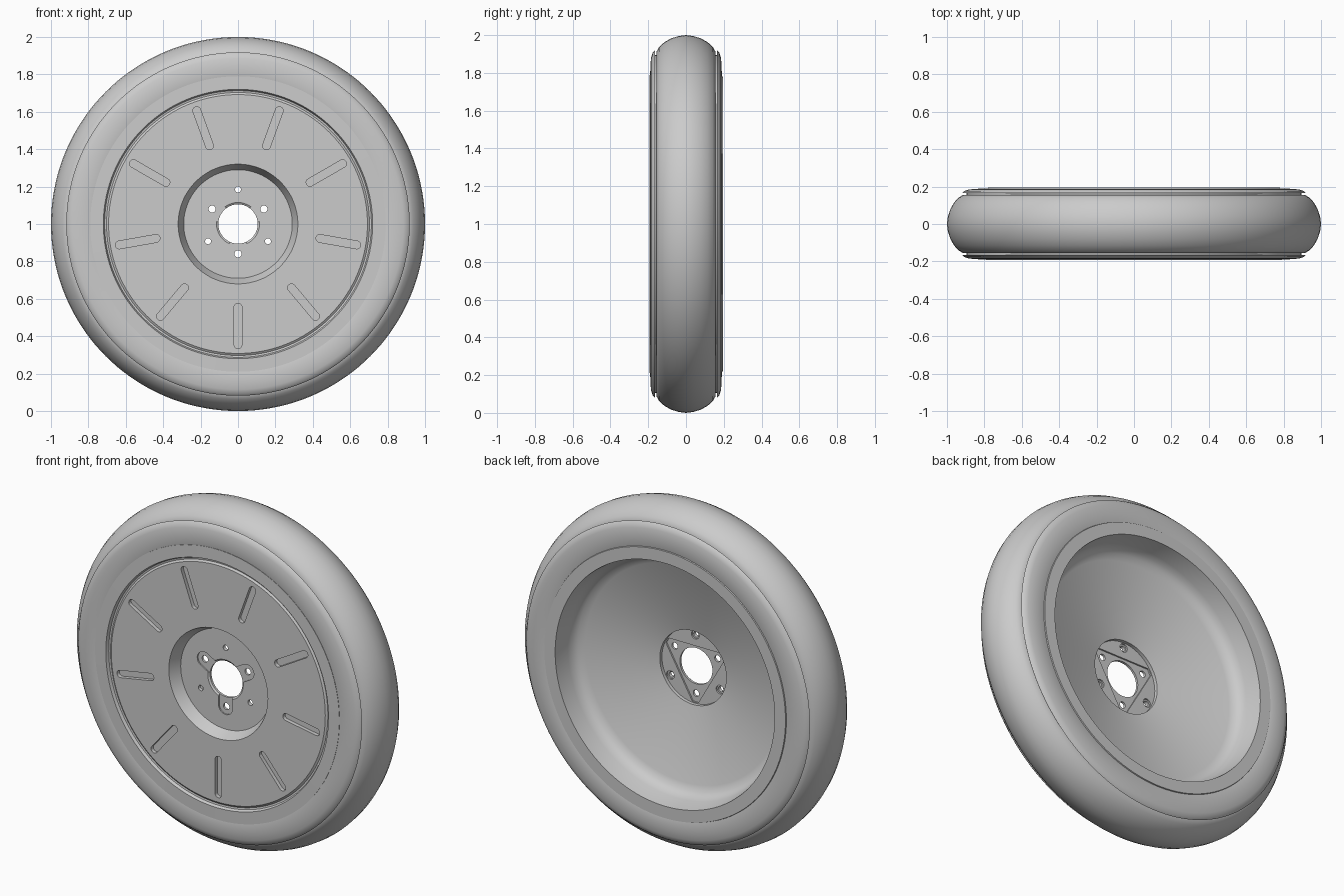
import bpy, bmesh
from math import sin, cos, pi, radians

if "Cube" in bpy.data.objects:
    bpy.data.objects.remove(bpy.data.objects["Cube"], do_unlink=True)

CENTRE_Z = 1.0

grey = bpy.data.materials.new("plain grey")
grey.use_nodes = True
grey.diffuse_color = (0.6, 0.6, 0.6, 1)
grey.node_tree.nodes["Principled BSDF"].inputs["Base Color"].default_value = (0.6, 0.6, 0.6, 1)


def make_object(name, bm):
    bmesh.ops.recalc_face_normals(bm, faces=bm.faces)
    mesh = bpy.data.meshes.new(name)
    bm.to_mesh(mesh)
    bm.free()
    mesh.materials.append(grey)
    obj = bpy.data.objects.new(name, mesh)
    bpy.context.collection.objects.link(obj)
    return obj


def lathe(name, profile, segments=144):
    """Spin a closed (radius, y) profile about the axle."""
    bm = bmesh.new()
    rings = []
    for i in range(segments):
        a = 2 * pi * i / segments
        rings.append([bm.verts.new((r * cos(a), y, CENTRE_Z + r * sin(a))) for r, y in profile])
    n = len(profile)
    for i in range(segments):
        here, there = rings[i], rings[(i + 1) % segments]
        for j in range(n):
            k = (j + 1) % n
            bm.faces.new((here[j], here[k], there[k], there[j]))
    return make_object(name, bm)


def capsule(angle, r0, r1, half_width, steps=10):
    """Rounded slot outline pointing outwards at the given angle."""
    points = []
    for radius, start in ((r1, -pi / 2), (r0, pi / 2)):
        for i in range(steps):
            t = start + pi * (i + 0.5) / steps
            u, v = radius + half_width * cos(t), half_width * sin(t)
            points.append((u * cos(angle) - v * sin(angle), u * sin(angle) + v * cos(angle)))
    return points


def cut(target, outlines, y0, y1):
    """Cut prisms with the given (x, z) outlines out of the target."""
    bm = bmesh.new()
    for outline in outlines:
        front = [bm.verts.new((x, y0, CENTRE_Z + z)) for x, z in outline]
        back = [bm.verts.new((x, y1, CENTRE_Z + z)) for x, z in outline]
        bm.faces.new(front)
        bm.faces.new(back[::-1])
        for i in range(len(outline)):
            k = (i + 1) % len(outline)
            bm.faces.new((front[i], back[i], back[k], front[k]))
    cutter = make_object("cutter", bm)
    cutter.hide_render = True
    mod = target.modifiers.new("cut", "BOOLEAN")
    mod.operation = "DIFFERENCE"
    mod.solver = "EXACT"
    mod.object = cutter
    bpy.context.view_layer.objects.active = target
    bpy.ops.object.modifier_apply(modifier=mod.name)
    bpy.data.objects.remove(cutter, do_unlink=True)


# Tyre: rounded tread, narrow groove, bulging sidewall, mirrored across the middle
half = [(1.0, 0.0), (0.995, 0.04), (0.982, 0.08), (0.962, 0.115), (0.937, 0.142),
        (0.915, 0.155), (0.895, 0.156), (0.895, 0.165), (0.918, 0.165),
        (0.908, 0.176), (0.885, 0.184), (0.85, 0.188), (0.785, 0.19), (0.76, 0.18)]
tyre = lathe("tyre", half + [(r, -y) for r, y in half[:0:-1]])

# Wheel disc: flat front with a sunken hub, conical bowl behind
wheel = lathe("wheel_disc", [
    (0.79, -0.192), (0.72, -0.193), (0.713, -0.176), (0.703, -0.174), (0.692, -0.182),
    (0.32, -0.182), (0.29, -0.115), (0.115, -0.115), (0.105, -0.108),
    (0.105, -0.085), (0.215, -0.085), (0.215, -0.065), (0.63, 0.03),
    (0.665, 0.045), (0.685, 0.07), (0.695, 0.1), (0.71, 0.195), (0.78, 0.195), (0.785, 0.18)])

lug_angles = [radians(a) for a in (30, 150, 270)]
pin_angles = [a + pi / 3 for a in lug_angles]

# Radial slots in the front face
cut(wheel, [capsule(radians(270 + 40 * i), 0.445, 0.645, 0.021) for i in range(9)], -0.3, -0.16)

# Lug pockets opening into the bore
cut(wheel, [capsule(a, 0.08, 0.16, 0.045) for a in lug_angles], -0.15, -0.107)

# Clipped triangular recess on the back of the hub
corners = [a + s * radians(5) for a in lug_angles for s in (-1, 1)]
cut(wheel, [[(0.21 * cos(a), 0.21 * sin(a)) for a in corners]], -0.094, -0.07)

# Counterbores and through holes
cut(wheel, [capsule(a, 0.185, 0.185, 0.025) for a in pin_angles], -0.094, -0.07)
cut(wheel, [capsule(a, 0.185, 0.185, 0.016) for a in pin_angles], -0.15, -0.07)
cut(wheel, [capsule(a, 0.16, 0.16, 0.019) for a in lug_angles], -0.15, -0.07)

# Smooth shading with crisp edges
bpy.ops.object.select_all(action="DESELECT")
for obj in (tyre, wheel):
    obj.select_set(True)
bpy.context.view_layer.objects.active = wheel
bpy.ops.object.shade_smooth_by_angle(angle=radians(30))
